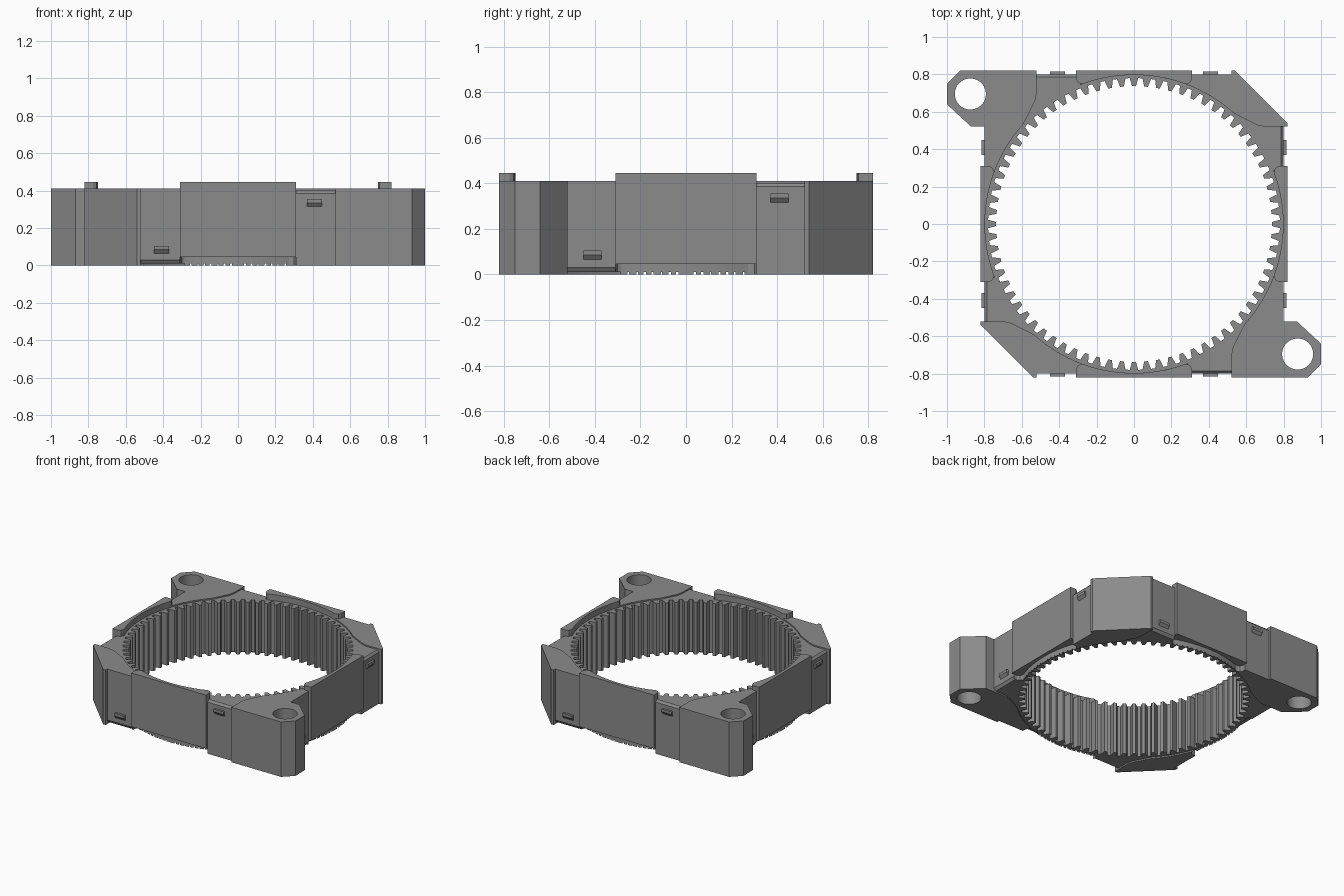
import bpy, bmesh
from math import sin, cos, pi, radians

cube = bpy.data.objects.get("Cube")
if cube:
    bpy.data.objects.remove(cube, do_unlink=True)

grey = bpy.data.materials.new("plain_grey")
grey.use_nodes = True
colour = (0.26, 0.26, 0.26, 1)
grey.diffuse_color = colour
grey.node_tree.nodes["Principled BSDF"].inputs["Base Color"].default_value = colour


def rot(points, k):
    """Turn flat points by k quarter turns."""
    for _ in range(k):
        points = [(-y, x) for x, y in points]
    return points


def arc(r, a, b, n):
    return [(r * cos(radians(a + (b - a) * i / n)), r * sin(radians(a + (b - a) * i / n)))
            for i in range(n + 1)]


def prism(name, points, lo, hi, along_x=False, turn=0):
    """Extrude a closed outline along z, or a (y, z) outline along x."""
    bm = bmesh.new()
    place = (lambda p, h: (h, p[0], p[1])) if along_x else (lambda p, h: (p[0], p[1], h))
    low = [bm.verts.new(place(p, lo)) for p in points]
    high = [bm.verts.new(place(p, hi)) for p in points]
    bm.faces.new(low[::-1])
    bm.faces.new(high)
    for i in range(len(points)):
        j = (i + 1) % len(points)
        bm.faces.new((low[i], low[j], high[j], high[i]))
    for v in bm.verts:
        (v.co.x, v.co.y), = rot([(v.co.x, v.co.y)], turn)
    bmesh.ops.recalc_face_normals(bm, faces=bm.faces)
    mesh = bpy.data.meshes.new(name)
    bm.to_mesh(mesh)
    bm.free()
    mesh.materials.append(grey)
    obj = bpy.data.objects.new(name, mesh)
    bpy.context.collection.objects.link(obj)
    return obj


def activate(obj):
    bpy.ops.object.select_all(action='DESELECT')
    obj.select_set(True)
    bpy.context.view_layer.objects.active = obj


def cut(target, cutter):
    mod = target.modifiers.new("cut", 'BOOLEAN')
    mod.operation = 'DIFFERENCE'
    mod.solver = 'EXACT'
    mod.object = cutter
    activate(target)
    bpy.ops.object.modifier_apply(modifier=mod.name)
    bpy.data.objects.remove(cutter, do_unlink=True)


# Housing outline: two chamfered corners and two mounting ears
chamfer = [(.80, .52), (.82, .52), (.82, .54), (.54, .82), (.52, .82), (.52, .80)]
ear = [(.80, .52), (.82, .52), (.82, .93), (.75, 1), (.64, 1), (.52, .87), (.52, .80)]
outline = []
for k in range(4):
    outline += rot(ear if k % 2 else chamfer, k)
housing = prism("ring_housing", outline, 0, .41)

# Internal gear teeth
teeth = 72
bore = []
for i in range(teeth):
    for r, offset in ((.78, -.33), (.737, -.16), (.737, .16), (.78, .33)):
        a = 2 * pi * (i + offset) / teeth
        bore.append((r * cos(a), r * sin(a)))
cut(housing, prism("bore_cutter", bore, -1, 1))

# Shallow curved recesses, mirrored between top and bottom
recess = []
for k in range(4):
    recess += rot([(.9, .31), (.9, .52), (.70, .52), (.655, .53), (.61, .553)]
                  + arc(.797, 48, 111, 24), k)
cut(housing, prism("top_recess_cutter", recess, .40, 1))
cut(housing, prism("bottom_recess_cutter", [(y, x) for x, y in recess], -1, .01))

# Side ribs, the pockets below them, edge bevels, ear holes and clips
rib_end = [(.31, .82), (.31, .775), (.30, .757), (.285, .75)]
rib_profile = rib_end[::-1] + [(-x, y) for x, y in rib_end] + arc(.797, 110, 70, 20)
pocket = [(x, y if y < .82 else .9) for x, y in rib_profile]
for k in range(4):
    cut(housing, prism("pocket_cutter", pocket, -1, .045, turn=k))
    cut(housing, prism("top_bevel_cutter", [(.784, .402), (.80, .385), (.815, .385), (.815, .402)],
                       -.52, -.31, True, k))
    cut(housing, prism("bottom_bevel_cutter", [(.784, .008), (.80, .03), (.815, .03), (.815, .008)],
                       .31, .52, True, k))
    if k % 2:
        hole = [(x + .695, y + .875) for x, y in arc(.083, 0, 352.5, 47)]
        cut(housing, prism("hole_cutter", rot(hole, k), -1, 1))

parts = [housing]
for k in range(4):
    parts.append(prism(f"side_rib_{k + 1}", rib_profile, .045, .445, turn=k))
    for label, x, z in (("upper", -.41, .335), ("lower", .41, .085)):
        clip = [(.79, z + .02), (.815, z + .02), (.815, z), (.80, z - .02), (.79, z - .02)]
        parts.append(prism(f"{label}_clip_{k + 1}", clip, x - .04, x + .04, True, k))

for part in parts:
    activate(part)
    bpy.ops.object.shade_smooth_by_angle(angle=radians(20))
